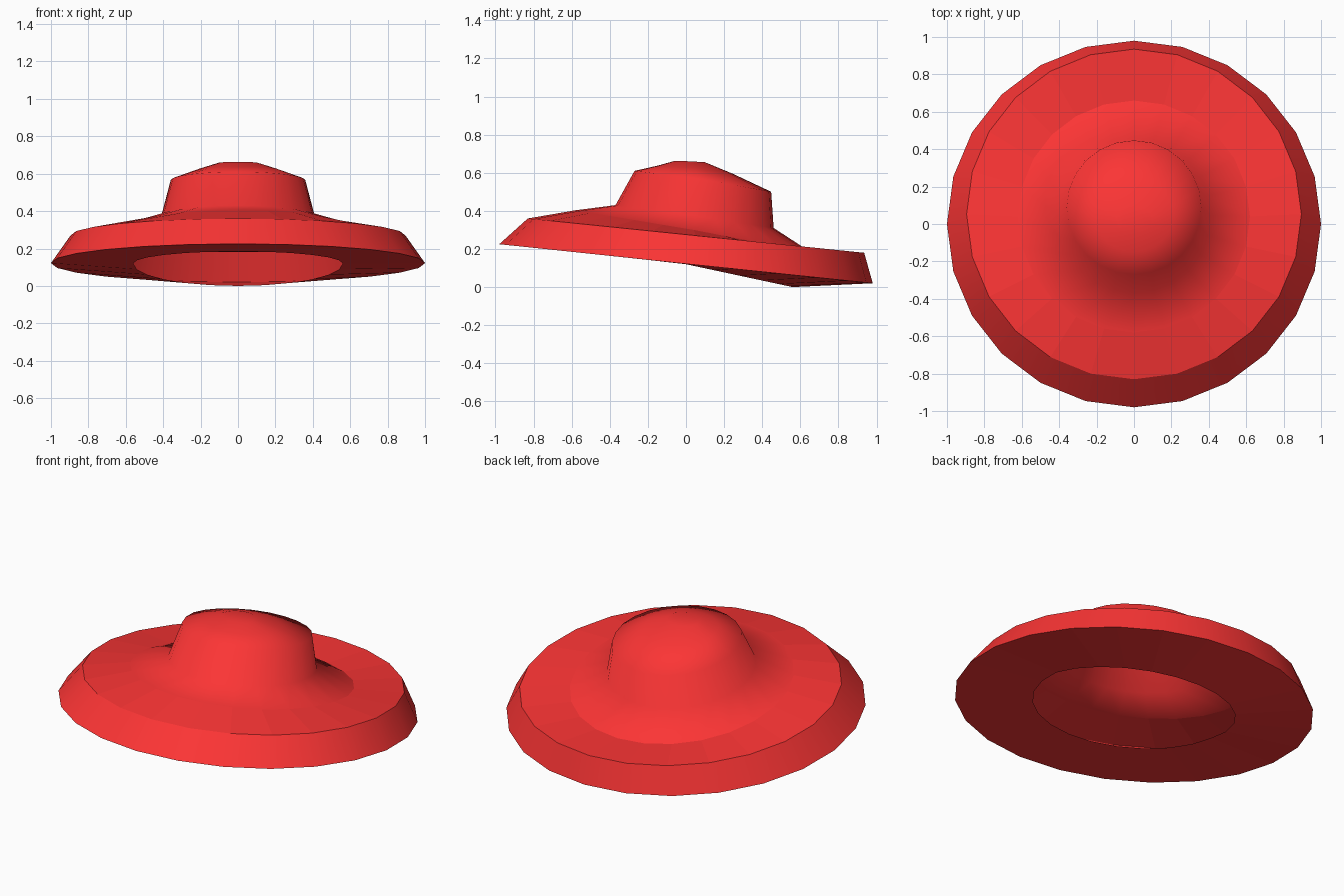
import bpy, bmesh
from math import sin, cos, pi

if "Cube" in bpy.data.objects:
    bpy.data.objects.remove(bpy.data.objects["Cube"])

SIDES = 24
# each ring: front y, back y, half width, front z, side z, back z, hard edge
RINGS = [
    # opening underneath, then the brim
    (-0.56, 0.56, 0.56, 0.185, 0.12, 0.0, True),
    (-0.98, 0.98, 1.00, 0.225, 0.122, 0.02, True),
    (-0.83, 0.935, 0.895, 0.36, 0.27, 0.18, True),
    (-0.58, 0.66, 0.62, 0.403, 0.30, 0.18, True),
    # crown
    (-0.37, 0.46, 0.41, 0.43, 0.375, 0.31, False),
    (-0.27, 0.447, 0.36, 0.61, 0.565, 0.50, False),
    (-0.15, 0.245, 0.21, 0.637, 0.625, 0.595, False),
    (-0.06, 0.10, 0.10, 0.662, 0.66, 0.655, False),
]
FLAT_BANDS = (0, 2)  # underside and upper brim are faceted


def add_ring(bm, y0, y1, rx, zf, zs, zb):
    """Tilted ellipse whose height bends at its side points."""
    verts = []
    for i in range(SIDES):
        a = 2 * pi * i / SIDES
        s = sin(a)
        z = zs + (zb - zs) * s if s > 0 else zs + (zs - zf) * s
        verts.append(bm.verts.new((rx * cos(a), (y0 + y1) / 2 + (y1 - y0) / 2 * s, z)))
    return verts


# open shell: the inside of the crown shows through the opening
bm = bmesh.new()
rings = [add_ring(bm, *r[:6]) for r in RINGS]
for band, (lower, upper) in enumerate(zip(rings, rings[1:])):
    for i in range(SIDES):
        j = (i + 1) % SIDES
        face = bm.faces.new((lower[i], lower[j], upper[j], upper[i]))
        face.smooth = band not in FLAT_BANDS
# close the top
bm.faces.new(rings[-1]).smooth = True
# hard edges around the opening and the brim
for ring, spec in zip(rings, RINGS):
    if spec[6]:
        for i in range(SIDES):
            bm.edges.get((ring[i], ring[(i + 1) % SIDES])).smooth = False

mesh = bpy.data.meshes.new("hat")
bm.to_mesh(mesh)
bm.free()
hat = bpy.data.objects.new("hat", mesh)
bpy.context.collection.objects.link(hat)

red = bpy.data.materials.new("red")
red.diffuse_color = (0.97, 0.035, 0.035, 1)
red.use_nodes = True
red.node_tree.nodes["Principled BSDF"].inputs["Base Color"].default_value = red.diffuse_color
mesh.materials.append(red)
